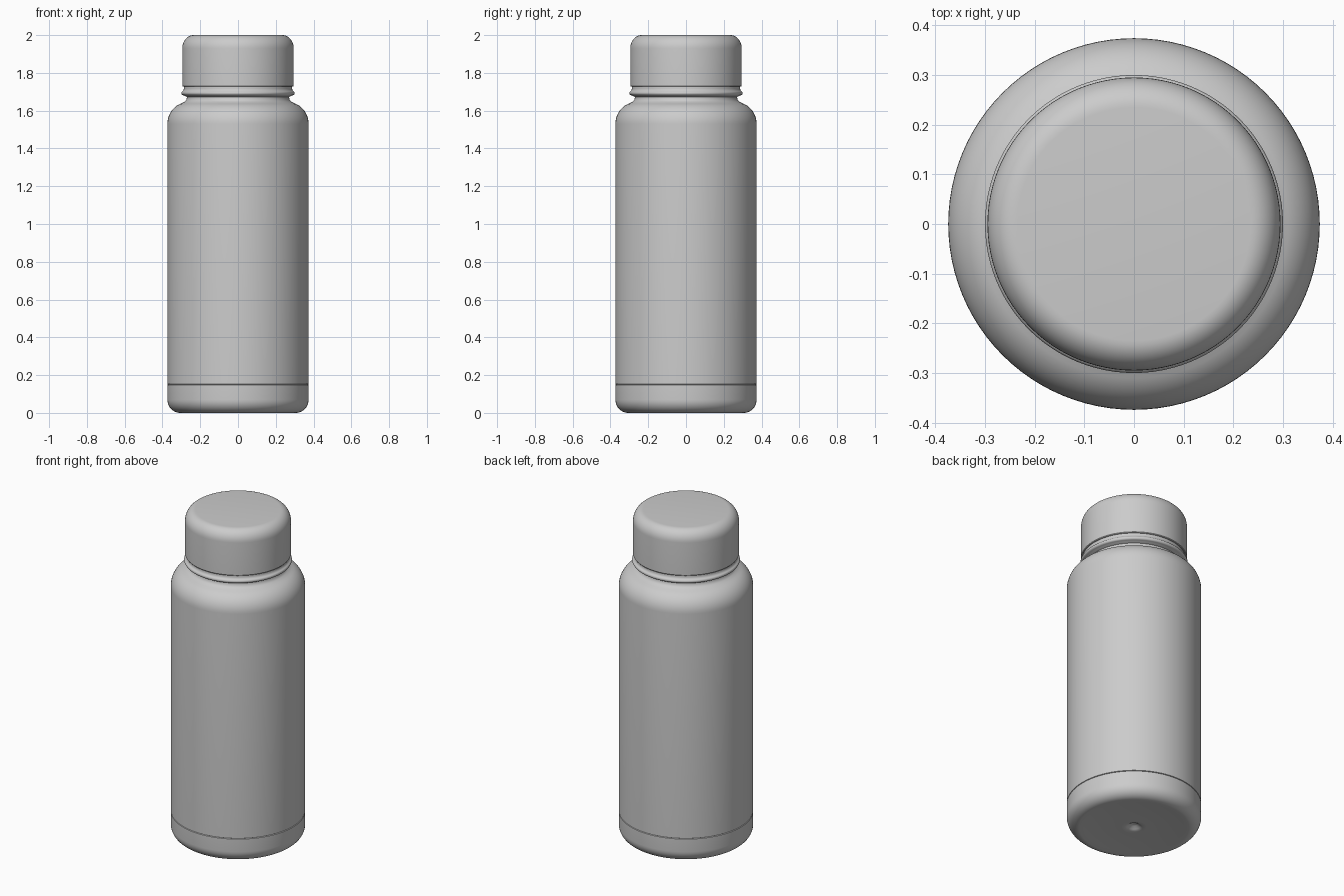
import bpy, bmesh, math

if "Cube" in bpy.data.objects:
    bpy.data.objects.remove(bpy.data.objects["Cube"], do_unlink=True)

# Single plain grey
grey = bpy.data.materials.new("matte_grey")
grey.use_nodes = True
COLOUR = (0.6, 0.6, 0.6, 1)
grey.diffuse_color = COLOUR
bsdf = grey.node_tree.nodes["Principled BSDF"]
bsdf.inputs["Base Color"].default_value = COLOUR
bsdf.inputs["Roughness"].default_value = 0.6


def arc(cr, cz, rad_r, rad_z, start, end, steps=10):
    """Elliptical arc in the (radius, height) plane, angles in degrees."""
    angles = [math.radians(start + (end - start) * i / steps) for i in range(steps + 1)]
    return [(cr + rad_r * math.cos(a), cz + rad_z * math.sin(a)) for a in angles]


def lathe(name, profile, segments=96):
    """Revolve a bottom-to-top profile, with both ends on the axis."""
    bm = bmesh.new()
    verts = [bm.verts.new((r, 0, z)) for r, z in profile]
    edges = [bm.edges.new(pair) for pair in zip(verts, verts[1:])]
    bmesh.ops.spin(bm, geom=verts + edges, axis=(0, 0, 1), cent=(0, 0, 0),
                   angle=math.tau, steps=segments, use_duplicate=False)
    bmesh.ops.remove_doubles(bm, verts=bm.verts, dist=1e-5)
    bmesh.ops.recalc_face_normals(bm, faces=bm.faces)
    mesh = bpy.data.meshes.new(name)
    bm.to_mesh(mesh)
    bm.free()
    mesh.materials.append(grey)
    obj = bpy.data.objects.new(name, mesh)
    bpy.context.collection.objects.link(obj)
    bpy.ops.object.select_all(action='DESELECT')
    obj.select_set(True)
    bpy.context.view_layer.objects.active = obj
    bpy.ops.object.shade_smooth_by_angle(angle=math.radians(35))
    return obj


# Base cup with rounded foot and a small dimple underneath
lathe("base_cup",
      [(0, 0.025), (0.02, 0.022), (0.035, 0.010), (0.05, 0.004), (0.07, 0.004), (0.28, 0.004)]
      + arc(0.305, 0.07, 0.069, 0.07, -90, 0)
      + [(0.374, 0.148), (0.371, 0.150), (0, 0.150)])

# Main body: straight wall, rounded shoulder, flared into the neck
lathe("bottle_body",
      [(0, 0.151), (0.371, 0.151), (0.374, 0.153), (0.374, 1.53)]
      + arc(0.264, 1.53, 0.110, 0.115, 0, 72)
      + [(0.282, 1.648), (0.274, 1.656), (0.271, 1.668), (0.271, 1.69), (0, 1.69)])

# Neck bead below the cap
lathe("neck_ring",
      [(0, 1.672), (0.271, 1.672), (0.280, 1.678)]
      + arc(0.288, 1.693, 0.012, 0.012, -80, 60)
      + [(0.289, 1.708), (0.287, 1.716), (0.287, 1.735), (0, 1.735)])

# Screw cap with softened top edge
lathe("cap",
      [(0, 1.727), (0.292, 1.727), (0.295, 1.731), (0.295, 1.93)]
      + arc(0.235, 1.93, 0.060, 0.07, 0, 90)
      + [(0, 2.0)])
